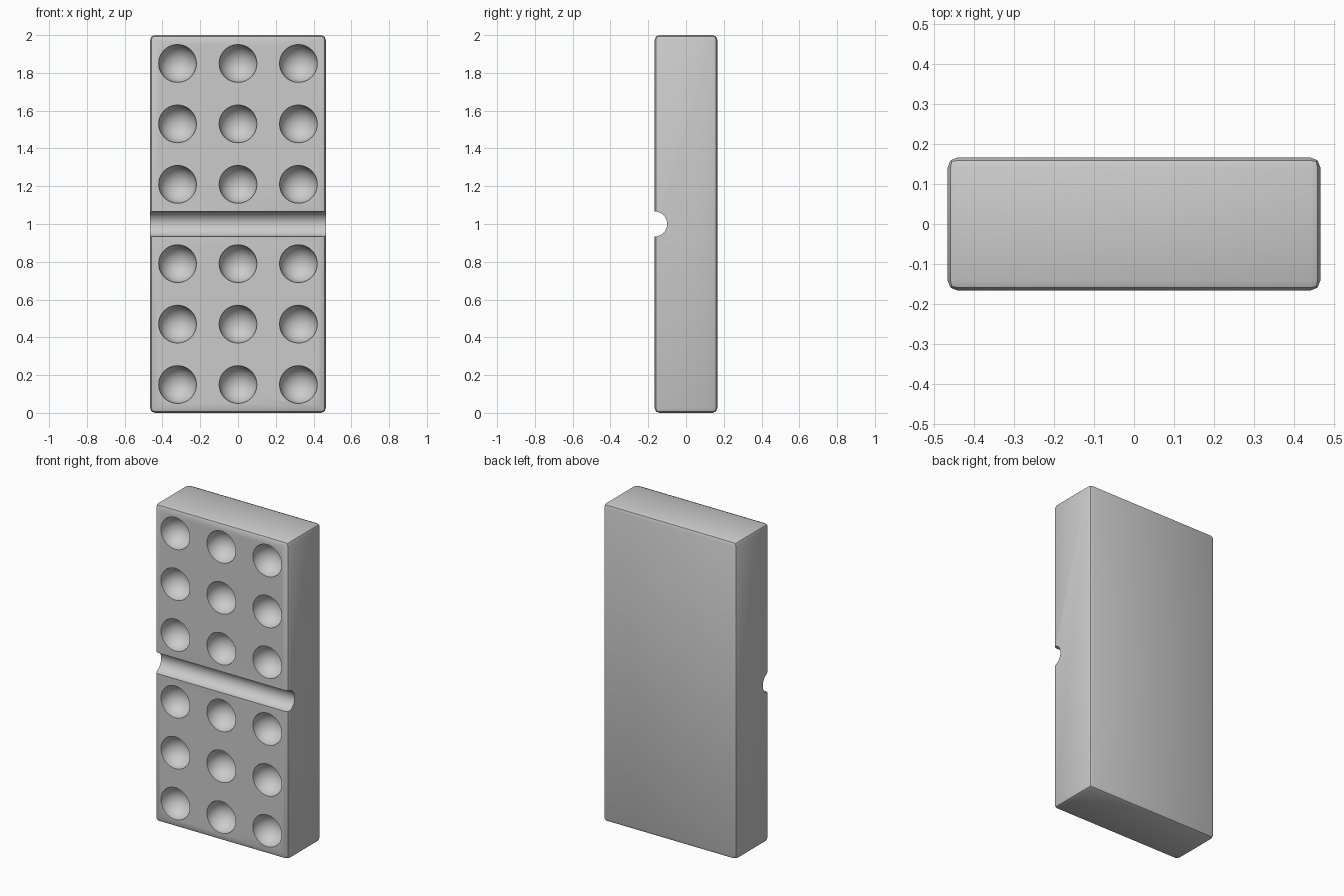
import bpy
from math import radians

WIDTH, DEPTH, HEIGHT = 0.93, 0.332, 2.0
FRONT = -DEPTH / 2

cube = bpy.data.objects.get("Cube")
if cube:
    bpy.data.objects.remove(cube, do_unlink=True)

# Single grey material
grey = bpy.data.materials.new("plain_grey")
grey.use_nodes = True
colour = (0.6, 0.6, 0.6, 1)
grey.diffuse_color = colour
grey.node_tree.nodes["Principled BSDF"].inputs["Base Color"].default_value = colour


def finish(name):
    obj = bpy.context.object
    obj.name = name
    obj.data.materials.append(grey)
    return obj


def cut(target, cutter):
    mod = target.modifiers.new(cutter.name, "BOOLEAN")
    mod.operation = "DIFFERENCE"
    mod.solver = "EXACT"
    mod.object = cutter
    bpy.context.view_layer.objects.active = target
    bpy.ops.object.modifier_apply(modifier=mod.name)
    bpy.data.objects.remove(cutter, do_unlink=True)


# Tile body with softly rounded edges
bpy.ops.mesh.primitive_cube_add(size=1, location=(0, 0, HEIGHT / 2))
body = finish("tile_body")
body.scale = (WIDTH, DEPTH, HEIGHT)
bpy.ops.object.transform_apply(location=True, scale=True)
bevel = body.modifiers.new("rounded_edges", "BEVEL")
bevel.width = 0.025
bevel.segments = 2
bpy.ops.object.modifier_apply(modifier=bevel.name)

# Half-round groove across the middle of the front
bpy.ops.mesh.primitive_cylinder_add(vertices=48, radius=0.066, depth=WIDTH + 0.2,
                                    location=(0, FRONT, HEIGHT / 2),
                                    rotation=(0, radians(90), 0))
cut(body, finish("groove_cutter"))

# Bowl-shaped pips, three by three on each half
for half in (-1, 1):
    for row in (-1, 0, 1):
        for column in (-1, 0, 1):
            z = HEIGHT / 2 + half * 0.53 + row * 0.32
            bpy.ops.mesh.primitive_uv_sphere_add(segments=40, ring_count=20, radius=0.1,
                                                 location=(column * 0.32, FRONT, z),
                                                 rotation=(radians(90), 0, 0))
            cut(body, finish("pip_cutter"))

# Smooth bowls and groove, crisp rims
bpy.ops.object.select_all(action="DESELECT")
body.select_set(True)
bpy.context.view_layer.objects.active = body
bpy.ops.object.shade_smooth_by_angle(angle=radians(30))
